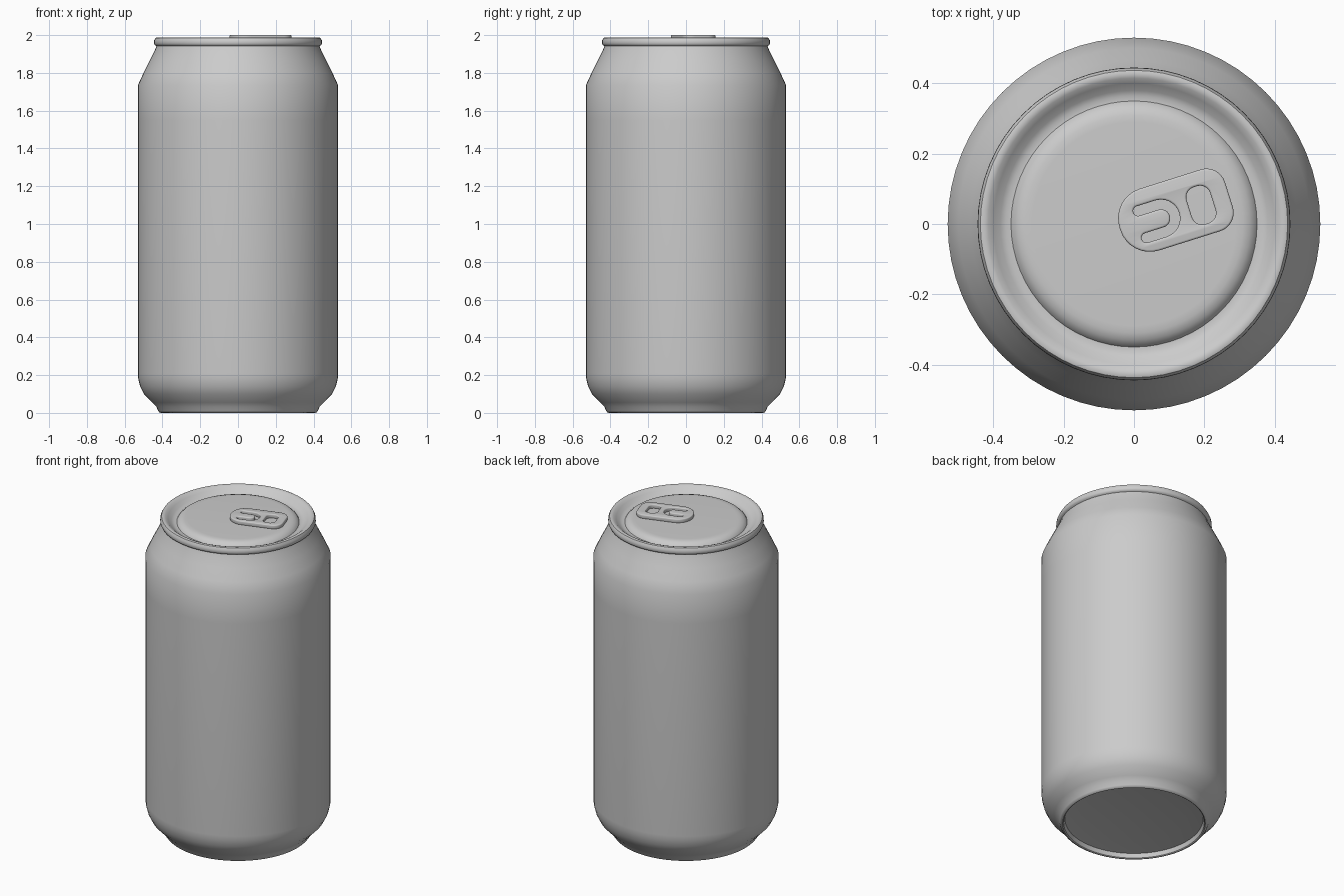
import bpy, bmesh
from math import pi, sin, cos, radians
from mathutils import Vector

cube = bpy.data.objects.get("Cube")
if cube:
    bpy.data.objects.remove(cube)

metal = bpy.data.materials.new("grey_metal")
metal.use_nodes = True
GREY = (0.6, 0.6, 0.6, 1)
metal.diffuse_color = GREY
metal.node_tree.nodes["Principled BSDF"].inputs["Base Color"].default_value = GREY


def finish(obj, angle):
    """Assign the metal and shade smooth, keeping sharp edges."""
    obj.data.materials.clear()
    obj.data.materials.append(metal)
    bpy.ops.object.select_all(action="DESELECT")
    obj.select_set(True)
    bpy.context.view_layer.objects.active = obj
    bpy.ops.object.shade_smooth_by_angle(angle=radians(angle))


def lathe(name, profile, steps=64):
    """Spin an (r, z) profile about z; profile ends on the axis are merged."""
    bm = bmesh.new()
    verts = [bm.verts.new((r, 0, z)) for r, z in profile]
    edges = [bm.edges.new(pair) for pair in zip(verts, verts[1:])]
    bmesh.ops.spin(bm, geom=verts + edges, cent=(0, 0, 0), axis=(0, 0, 1),
                   angle=2 * pi, steps=steps, use_duplicate=False)
    bmesh.ops.remove_doubles(bm, verts=bm.verts, dist=0.0005)
    bmesh.ops.recalc_face_normals(bm, faces=bm.faces)
    mesh = bpy.data.meshes.new(name)
    bm.to_mesh(mesh)
    bm.free()
    obj = bpy.data.objects.new(name, mesh)
    bpy.context.collection.objects.link(obj)
    finish(obj, 40)


# Can: recessed base, wall, neck, rolled rim, groove and raised lid panel
lathe("can_body", [
    (0, 0.05), (0.3, 0.043), (0.395, 0.03), (0.402, 0.004), (0.408, 0),
    (0.416, 0.002), (0.424, 0.012), (0.432, 0.032), (0.455, 0.055),
    (0.498, 0.1), (0.518, 0.14), (0.528, 0.18), (0.53, 0.21),
    (0.53, 1.55), (0.53, 1.735), (0.5, 1.8), (0.465, 1.87), (0.44, 1.92),
    (0.432, 1.942), (0.441, 1.947), (0.445, 1.957), (0.444, 1.972),
    (0.437, 1.985), (0.428, 1.988), (0.415, 1.984), (0.4, 1.972),
    (0.38, 1.955), (0.365, 1.948), (0.35, 1.948), (0.345, 1.956),
    (0.33, 1.969), (0.31, 1.975), (0.29, 1.976), (0, 1.976)])


def rounded_box(cx, cy, w, h, r_left, r_right, n=8):
    """Rounded rectangle with separate left and right corner radii."""
    pts = []
    for k, (sx, sy) in enumerate([(1, 1), (-1, 1), (-1, -1), (1, -1)]):
        r = r_right if sx > 0 else r_left
        for i in range(n + 1):
            a = (k + i / n) * pi / 2
            pts.append((cx + sx * (w / 2 - r) + r * cos(a),
                        cy + sy * (h / 2 - r) + r * sin(a)))
    return pts


def u_slot(left, bend, cy, radius, half, n=12):
    """Outline of a U-shaped slot opening to the left, with round tips."""
    def arc(cx, y, r, start, end):
        return [(cx + r * cos(start + (end - start) * i / n),
                 y + r * sin(start + (end - start) * i / n)) for i in range(n + 1)]
    return (arc(bend, cy, radius + half, -pi / 2, pi / 2)
            + arc(left, cy + radius, half, pi / 2, 3 * pi / 2)
            + arc(bend, cy, radius - half, pi / 2, -pi / 2)
            + arc(left, cy - radius, half, pi / 2, 3 * pi / 2))


# Pull tab: filled outline with a finger hole and a U-shaped slot
BEVEL = 0.006
curve = bpy.data.curves.new("pull_tab", "CURVE")
curve.dimensions = "2D"
curve.fill_mode = "BOTH"
curve.extrude = 0.007
curve.bevel_depth = BEVEL
curve.bevel_resolution = 2
curve.offset = -BEVEL
for outline in (rounded_box(0, 0, 0.325, 0.184, 0.088, 0.055),
                rounded_box(0.078, -0.005, 0.07, 0.11, 0.03, 0.03),
                u_slot(-0.098, -0.042, -0.007, 0.04, 0.014)):
    spline = curve.splines.new("POLY")
    spline.points.add(len(outline) - 1)
    for point, (x, y) in zip(spline.points, outline):
        point.co = (x, y, 0, 1)
    spline.use_cyclic_u = True

outline_obj = bpy.data.objects.new("tab_outline", curve)
bpy.context.collection.objects.link(outline_obj)
bpy.context.view_layer.update()
depsgraph = bpy.context.evaluated_depsgraph_get()
tab_mesh = bpy.data.meshes.new_from_object(outline_obj.evaluated_get(depsgraph))
bpy.data.objects.remove(outline_obj)
bm = bmesh.new()
bm.from_mesh(tab_mesh)
bmesh.ops.remove_doubles(bm, verts=bm.verts, dist=0.0003)
bmesh.ops.recalc_face_normals(bm, faces=bm.faces)
bm.to_mesh(tab_mesh)
bm.free()
tab = bpy.data.objects.new("pull_tab", tab_mesh)
bpy.context.collection.objects.link(tab)
tab.location = Vector((0.115, 0.035, 1.987))
tab.rotation_euler.z = radians(17.5)
finish(tab, 35)
